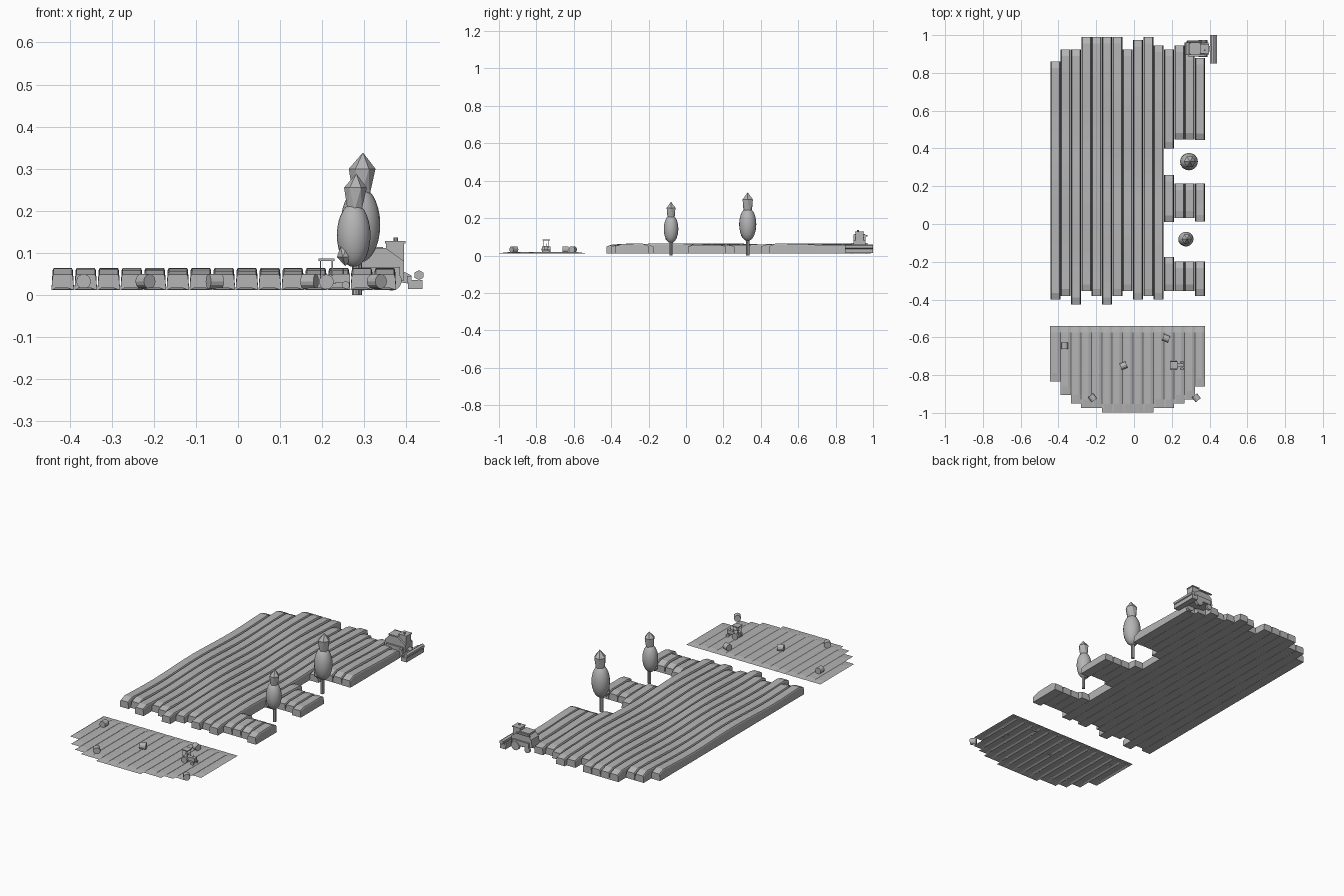
import bpy, bmesh, math, random
from mathutils import Matrix, Vector

if "Cube" in bpy.data.objects:
    bpy.data.objects.remove(bpy.data.objects["Cube"])
random.seed(4)

grey = bpy.data.materials.new("plain grey")
grey.diffuse_color = (0.46, 0.46, 0.46, 1)
grey.use_nodes = True
grey.node_tree.nodes["Principled BSDF"].inputs["Base Color"].default_value = grey.diffuse_color


def finish(name, bm, smooth=False, recalc=True):
    if recalc:
        bmesh.ops.recalc_face_normals(bm, faces=bm.faces)
    me = bpy.data.meshes.new(name)
    bm.to_mesh(me)
    bm.free()
    me.materials.append(grey)
    for p in me.polygons:
        p.use_smooth = smooth
    ob = bpy.data.objects.new(name, me)
    bpy.context.collection.objects.link(ob)
    return ob


def box(name, x0, x1, y0, y1, z0, z1):
    bm = bmesh.new()
    m = Matrix.Translation(((x0 + x1) / 2, (y0 + y1) / 2, (z0 + z1) / 2))
    bmesh.ops.create_cube(bm, size=1, matrix=m @ Matrix.Diagonal((x1 - x0, y1 - y0, z1 - z0, 1)))
    return finish(name, bm)


def cyl(name, centre, r, length, axis, n=12, turn=0):
    """Cylinder along axis x, y or z, turned about the vertical."""
    rot = {"x": Matrix.Rotation(math.pi / 2, 4, "Y"),
           "y": Matrix.Rotation(math.pi / 2, 4, "X"), "z": Matrix()}[axis]
    bm = bmesh.new()
    bmesh.ops.create_cone(bm, cap_ends=True, segments=n, radius1=r, radius2=r, depth=length,
                          matrix=Matrix.Translation(centre) @ Matrix.Rotation(turn, 4, "Z") @ rot)
    return finish(name, bm)


def prism(name, pts, y0, y1):
    """Side outline (x, z) pulled from y0 to y1."""
    bm = bmesh.new()
    a, b = ([bm.verts.new((x, y, z)) for x, z in pts] for y in (y0, y1))
    bm.faces.new(a)
    bm.faces.new(b)
    for i in range(len(pts)):
        j = (i + 1) % len(pts)
        bm.faces.new((a[i], a[j], b[j], b[i]))
    return finish(name, bm)


PITCH, X0 = 0.0547, -0.4165
row_x = [X0 + PITCH * i for i in range(15)]


# standing crop: long ridges with gently rolling tops
def crop_row(i, y0, y1):
    x, bm, rings = row_x[i], bmesh.new(), []
    phase = random.uniform(-0.7, 0.7)
    n = max(2, round((y1 - y0) / 0.09))
    ys = [y0] + [y0 + 0.035 + (y1 - y0 - 0.07) * k / n for k in range(n + 1)] + [y1]
    for k, y in enumerate(ys):
        h = 0.060 + 0.0045 * math.sin(y * 9 + phase + i * 0.25)
        if k in (0, len(ys) - 1):
            h = 0.049
        half = ((0.0268, 0.012), (0.0242, h - 0.006), (0.0215, h))
        pts = [(-a, z) for a, z in half] + [(a, z) for a, z in reversed(half)]
        rings.append([bm.verts.new((x + a, y, z)) for a, z in pts])
    for a, b in zip(rings, rings[1:]):
        for j in range(6):
            bm.faces.new((a[j], a[(j + 1) % 6], b[(j + 1) % 6], b[j]))
    bm.faces.new(rings[0])
    bm.faces.new(rings[-1])
    finish("crop_row", bm)


full = [(-.40, .86), (-.38, .925), (-.425, .925), (-.355, .99), (-.38, .99), (-.425, .99),
        (-.38, .99), (-.355, .925), (-.40, .975), (-.38, .99), (-.40, .945)]
for i, (a, b) in enumerate(full):
    crop_row(i, a, b)
# rows broken by the two tree clearings
broken = [[(-.355, -.175), (.01, .26), (.40, .925)], [(-.355, -.198), (.033, .215), (.447, .945)],
          [(-.355, -.198), (.033, .215), (.447, .905)], [(-.38, -.198), (.012, .215), (.445, .88)]]
for i, spans in enumerate(broken):
    for a, b in spans:
        crop_row(11 + i, a, b)

# cut stubble: thin open sheets with a low raised ridge
stub = [-.835, -.905, -.95, -.975, -.975] + [-.998] * 5 + [-.975, -.975, -.95, -.93, -.86]
for x, y0 in zip(row_x, stub):
    bm = bmesh.new()
    ys = (y0, y0 + 0.045, -0.575, -0.54)
    grid = []
    for k, y in enumerate(ys):
        top = 0.0175 if k in (1, 2) else 0.0125
        grid.append([bm.verts.new((x + a, y, z)) for a, z in
                     ((-.0273, .012), (-.017, top), (.012, top), (.0273, .012))])
    for a, b in zip(grid, grid[1:]):
        for j in range(3):
            bm.faces.new((a[j], a[j + 1], b[j + 1], b[j]))
    finish("stubble_row", bm, recalc=False)

# bales
for x, y, turn in ((-.367, -.645, 0), (-.055, -.75, -1.2), (.17, -.605, 1.2),
                   (-.22, -.92, .65), (.33, -.92, .65)):
    cyl("bale", (x, y, .032), .0175, .033, "y", 12, turn)


# trees: trunk, smooth oval crown, faceted tip and a side tuft
def spindle(name, base, profile, n, lean=0):
    bm = bmesh.new()
    rings = []
    for k, (r, z) in enumerate(profile):
        cx, cy = base[0] + lean * k, base[1]
        if r == 0:
            rings.append([bm.verts.new((cx, cy, z))] * n)
        else:
            rings.append([bm.verts.new((cx + r * math.cos(math.tau * (j + k / 2) / n),
                                        cy + r * math.sin(math.tau * (j + k / 2) / n), z))
                          for j in range(n)])
    for a, b in zip(rings, rings[1:]):
        for j in range(n):
            m = (j + 1) % n
            for tri in ((a[j], a[m], b[j]), (a[m], b[m], b[j])):
                if len(set(tri)) == 3:
                    bm.faces.new(tri)
    finish(name, bm)


def tree(x, y, s, cx):
    cyl("tree_trunk", (x, y, .04 * s), .0085 * s, .08 * s, "z", 8)
    bm = bmesh.new()
    bmesh.ops.create_uvsphere(bm, u_segments=20, v_segments=14, radius=1,
                              matrix=Matrix.Translation((cx, y, .142 * s))
                              @ Matrix.Diagonal((.040 * s, .039 * s, .076 * s, 1)))
    finish("tree_crown", bm, True)
    spindle("tree_tip", (cx, y), [(0, .15 * s), (.019 * s, .20 * s), (.027 * s, .255 * s),
                                  (0, .288 * s)], 6, .002)
    spindle("tree_tuft", (cx - .02 * s, y - .012 * s), [(0, .068 * s), (.02 * s, .09 * s),
                                                        (.014 * s, .115 * s), (0, .135 * s)], 5)


tree(.28, -.08, 1.0, .275)
tree(.285, .33, 1.175, .291)

# tractor
ty = -.748
box("tractor_hood", .228, .266, ty - .010, ty + .010, .030, .050)
box("tractor_rear", .195, .232, ty - .012, ty + .012, .026, .048)
box("tractor_axle", .250, .260, ty - .018, ty + .018, .020, .026)
box("tractor_roof", .191, .229, ty - .020, ty + .020, .081, .086)
for px in (.196, .224):
    for s in (-1, 1):
        box("roof_post", px - .0015, px + .0015, ty + s * .015 - .0015, ty + s * .015 + .0015,
            .045, .082)
for s in (-1, 1):
    cyl("tractor_rear_wheel", (.210, ty + s * .0175, .031), .0175, .010, "y", 14)
    cyl("tractor_front_wheel", (.256, ty + s * .0175, .023), .0095, .007, "y", 12)
cyl("tractor_exhaust", (.250, ty, .056), .0018, .014, "z", 6)

# combine harvester
cy = .928
prism("harvester_body", [(.268, .045), (.275, .085), (.300, .110), (.350, .112), (.395, .080),
                         (.395, .034), (.290, .034)], cy - .033, cy + .033)
box("harvester_side_panel", .285, .385, cy - .042, cy + .042, .040, .066)
box("harvester_cab", .352, .395, cy - .022, cy + .022, .078, .124)
box("cab_roof", .349, .398, cy - .025, cy + .025, .122, .128)
cyl("harvester_exhaust", (.375, cy - .008, .131), .005, .010, "z", 8)
box("grain_tank", .290, .345, cy - .028, cy + .028, .105, .114)
cyl("unloading_tube", (.320, cy + .038, .106), .005, .080, "x", 8)
prism("feeder_house", [(.385, .030), (.385, .060), (.412, .046), (.412, .026)],
      cy - .014, cy + .014)
box("header_tray", .404, .438, cy - .079, cy + .072, .014, .036)
box("header_back", .402, .412, cy - .079, cy + .072, .030, .045)
cyl("header_reel", (.430, cy - .0035, .047), .012, .150, "y", 6)
for s in (-1, 1):
    cyl("harvester_front_wheel", (.365, cy + s * .037, .034), .024, .016, "y", 14)
    cyl("harvester_rear_wheel", (.295, cy + s * .034, .026), .016, .012, "y", 12)
